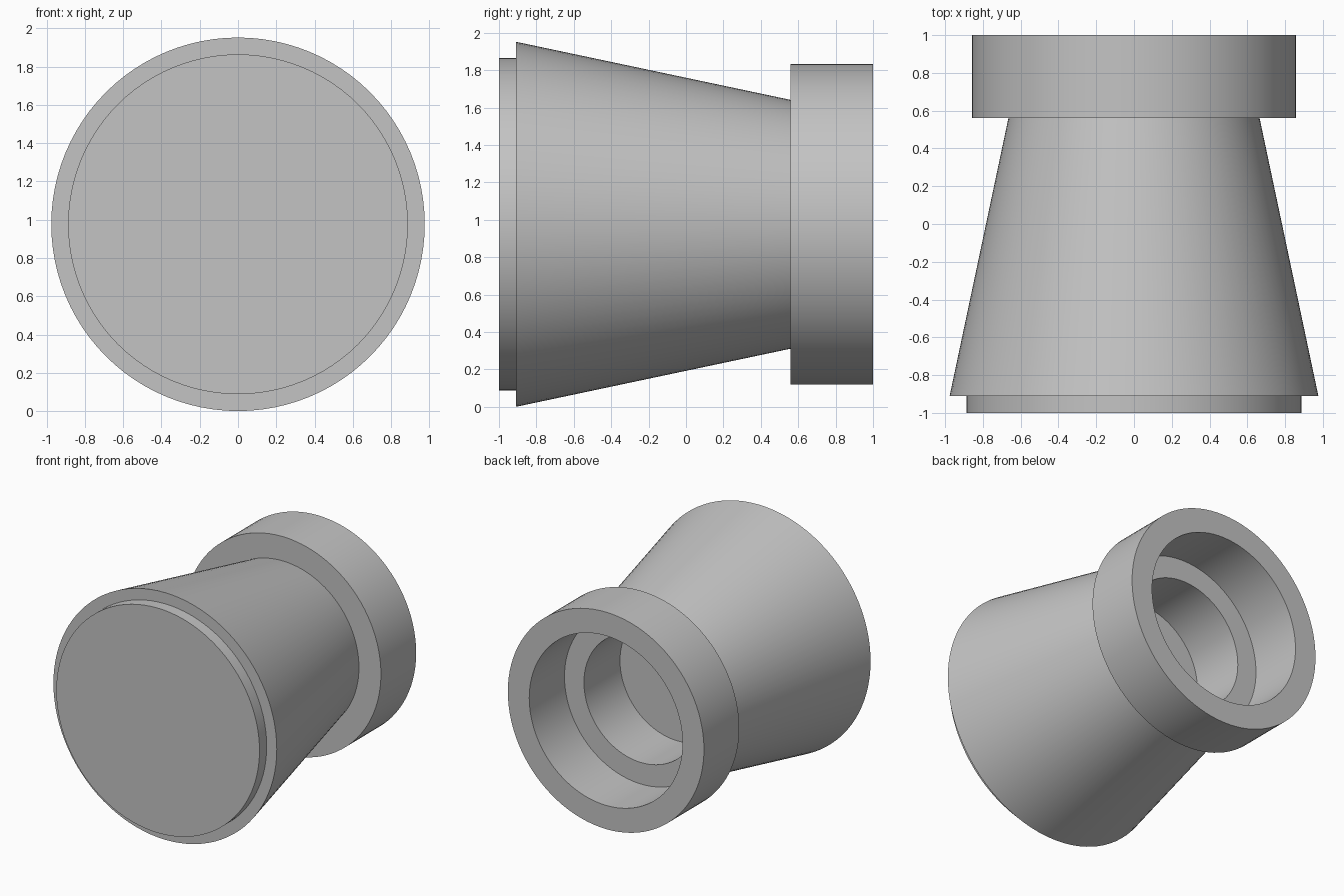
import bpy
import bmesh
import math

if "Cube" in bpy.data.objects:
    bpy.data.objects.remove(bpy.data.objects["Cube"], do_unlink=True)

SEGMENTS = 96
AXIS_Z = 0.976

# Main dimensions
DISC_R, BODY_FRONT_R, BODY_BACK_R = 0.888, 0.976, 0.665
COLLAR_R, SOCKET_R, BORE_R = 0.857, 0.67, 0.5
FRONT, STEP, JOINT, BACK, BORE_END = -1.0, -0.91, 0.56, 1.0, 0.11

grey = bpy.data.materials.new("plain grey")
grey.use_nodes = True
colour = (0.55, 0.55, 0.55, 1)
grey.diffuse_color = colour
grey.node_tree.nodes["Principled BSDF"].inputs["Base Color"].default_value = colour


def lathe(name, profile, cap_start=False, cap_end=False):
    """Revolve (radius, y) points around the y axis, outward side on the left of travel."""
    bm = bmesh.new()
    rings = []
    for radius, y in profile:
        angles = [math.tau * i / SEGMENTS for i in range(SEGMENTS)]
        rings.append([bm.verts.new((radius * math.cos(a), y, radius * math.sin(a)))
                      for a in angles])
    for a, b in zip(rings, rings[1:]):
        for i in range(SEGMENTS):
            j = (i + 1) % SEGMENTS
            bm.faces.new((a[i], b[i], b[j], a[j]))
    if cap_start:
        bm.faces.new(rings[0])
    if cap_end:
        bm.faces.new(rings[-1][::-1])
    mesh = bpy.data.meshes.new(name)
    bm.to_mesh(mesh)
    bm.free()
    mesh.materials.append(grey)
    obj = bpy.data.objects.new(name, mesh)
    obj.location.z = AXIS_Z
    bpy.context.collection.objects.link(obj)
    bpy.ops.object.select_all(action="DESELECT")
    obj.select_set(True)
    bpy.context.view_layer.objects.active = obj
    bpy.ops.object.shade_smooth_by_angle(angle=math.radians(30))
    return obj


# Raised disc closing the wide front end
lathe("front_disc", [(DISC_R, FRONT), (DISC_R, STEP)], cap_start=True)

# Tapered body with its front shoulder
lathe("tapered_body", [(DISC_R, STEP), (BODY_FRONT_R, STEP), (BODY_BACK_R, JOINT)])

# Rear collar with a wide socket and an inner ledge
lathe("rear_collar", [(BODY_BACK_R, JOINT), (COLLAR_R, JOINT), (COLLAR_R, BACK),
                      (SOCKET_R, BACK), (SOCKET_R, JOINT), (BORE_R, JOINT)])

# Blind bore running into the body
lathe("inner_bore", [(BORE_R, JOINT), (BORE_R, BORE_END)], cap_end=True)
